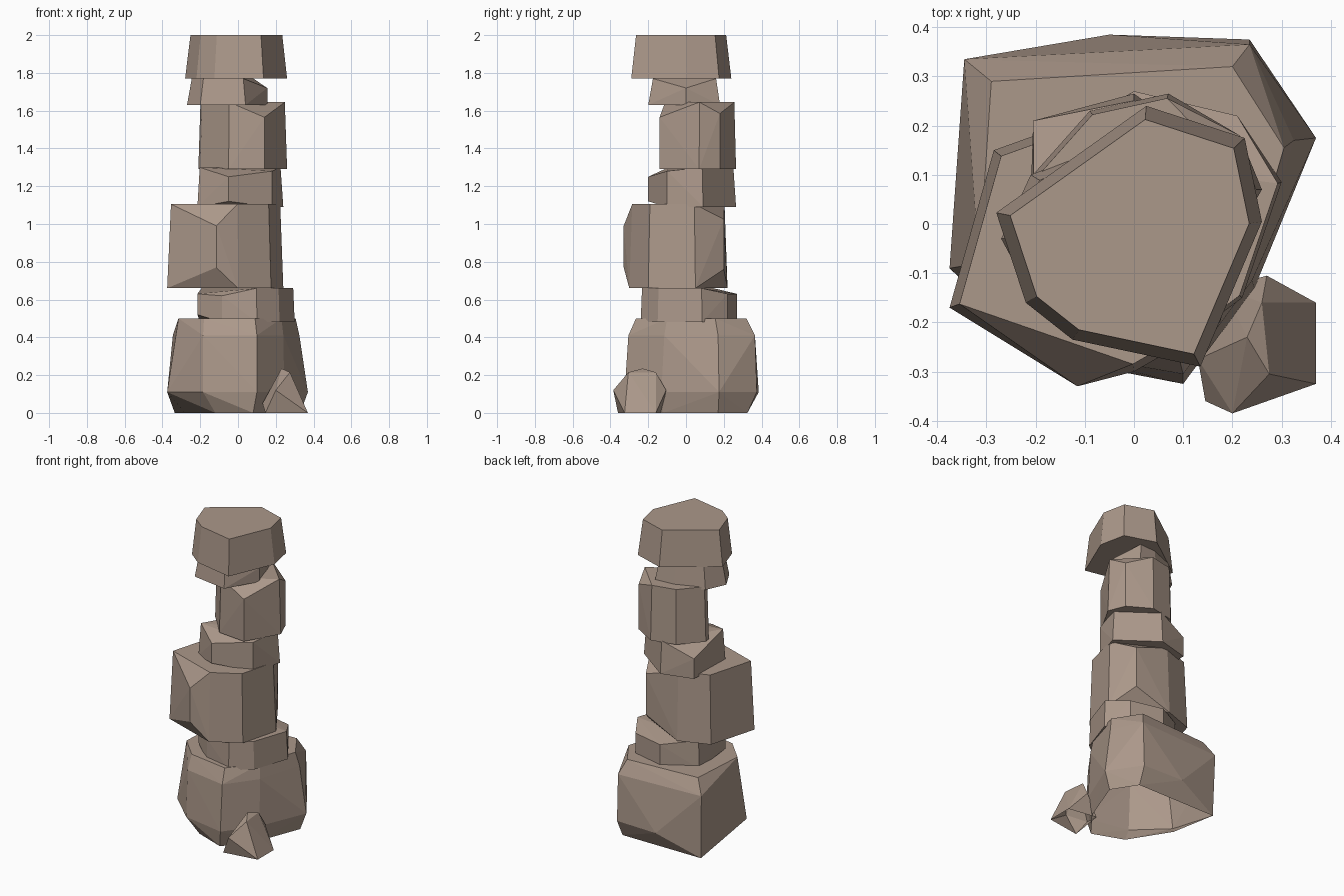
import bpy
import bmesh
from mathutils import Vector

default_cube = bpy.data.objects.get("Cube")
if default_cube:
    bpy.data.objects.remove(default_cube, do_unlink=True)

# One flat colour for every stone
stone_brown = bpy.data.materials.new("stone_brown")
stone_brown.use_nodes = True
stone_brown.diffuse_color = (.41, .315, .255, 1)
shader = next(n for n in stone_brown.node_tree.nodes if n.type == "BSDF_PRINCIPLED")
shader.inputs["Base Color"].default_value = stone_brown.diffuse_color
shader.inputs["Roughness"].default_value = 1


def hull_object(name, points):
    """Wrap a faceted convex stone around the points, left open on the ground."""
    bm = bmesh.new()
    for point in points:
        bm.verts.new(point)
    result = bmesh.ops.convex_hull(bm, input=bm.verts[:])
    leftovers = set(result["geom_interior"]) | set(result["geom_unused"])
    loose = [item for item in leftovers if isinstance(item, bmesh.types.BMVert)]
    bmesh.ops.delete(bm, geom=loose, context="VERTS")
    bmesh.ops.dissolve_limit(bm, angle_limit=.02, verts=bm.verts[:], edges=bm.edges[:])
    bmesh.ops.recalc_face_normals(bm, faces=bm.faces[:])
    grounded = [face for face in bm.faces if all(v.co.z < .001 for v in face.verts)]
    bmesh.ops.delete(bm, geom=grounded, context="FACES")
    mesh = bpy.data.meshes.new(name)
    bm.to_mesh(mesh)
    bm.free()
    mesh.materials.append(stone_brown)
    stone = bpy.data.objects.new(name, mesh)
    bpy.context.collection.objects.link(stone)
    return stone


def ring(height, *corners):
    """Place flat corners at one height."""
    return [(x, y, height) for x, y in corners]


def stacked_stone(name, outline, bottom, top, taper, chips=None, nicks=None):
    """Extrude an outline upward while tapering it.

    Chips lower single corners of the top ring; nicks raise corners of the
    bottom ring. A chipped corner keeps the full width of the outline.
    """
    chips, nicks = chips or {}, nicks or {}
    corners = [Vector(corner) for corner in outline]
    middle = sum(corners, Vector((0, 0))) / len(corners)
    points = []
    for index, corner in enumerate(corners):
        points.append((*corner, bottom + nicks.get(index, 0)))
        upper = corner if index in chips else middle + (corner - middle) * taper
        points.append((*upper, top - chips.get(index, 0)))
    return hull_object(name, points)


# Broad base boulder: foot, belly, shoulder and flat top
foot = ring(0, (-.28, .03), (-.335, .325), (.23, .325),
            (.33, .17), (.22, -.12), (.08, -.3), (-.12, -.225))
belly = ring(.11, (-.375, -.09), (-.05, .385), (.235, .375), (.37, .175),
             (.245, -.13), (.1, -.325), (-.185, -.27))
shoulder = ring(.41, (-.345, .335), (.235, .365), (.325, .17),
                (.24, -.115), (.1, -.305), (-.185, -.255))
crown = ring(.5, (-.315, -.08), (-.29, .29), (.2, .32), (.305, .155),
             (.23, -.1), (.09, -.265), (-.18, -.22))
hull_object("base_boulder", foot + belly + shoulder + crown)

# Thin spacer stone on the base
stacked_stone(
    "lower_spacer_stone",
    [(-.215, -.1), (-.085, -.2), (.1, -.24), (.22, -.15),
     (.3, .085), (.21, .22), (0, .27), (-.2, .15)],
    bottom=.48, top=.66, taper=.97,
    chips={0: .03, 1: .04, 5: .03, 6: .03},
    nicks={0: .04})

# Large middle block with a protruding front ridge and a cut back corner
stacked_stone(
    "middle_block",
    [(-.375, -.17), (-.115, -.33), (0, -.3), (.175, -.2),
     (.24, .05), (.15, .2), (-.09, .22), (-.285, .15)],
    bottom=.66, top=1.105, taper=.94,
    chips={1: .115, 5: .08},
    nicks={1: .11, 5: .1})

# Second spacer stone, with one broad flat side at the back
stacked_stone(
    "upper_spacer_stone",
    [(-.215, -.1), (-.05, -.2), (.18, -.1), (.24, .09),
     (0, .265), (-.205, .21)],
    bottom=1.09, top=1.3, taper=.94,
    chips={1: .05, 2: .02, 5: .08},
    nicks={1: .03})

# Tall upper block
stacked_stone(
    "upper_block",
    [(-.2, .05), (-.05, -.12), (.14, -.14), (.26, .07),
     (.215, .18), (.07, .265), (-.09, .23), (-.21, .095)],
    bottom=1.29, top=1.645, taper=.95,
    chips={2: .08, 4: .06})

# Narrow neck stone, flaring slightly downward
stacked_stone(
    "neck_stone",
    [(-.27, -.03), (-.2, -.16), (.04, -.2), (.155, 0),
     (.1, .18), (-.03, .17), (-.21, .1)],
    bottom=1.63, top=1.77, taper=.88,
    chips={3: .05})

# Flat-topped cap stone
stacked_stone(
    "cap_stone",
    [(-.28, .023), (-.22, -.16), (-.125, -.235), (.135, -.29),
     (.26, .005), (.225, .175), (.025, .24)],
    bottom=1.77, top=2, taper=.9)

# Small pebble leaning on the base
hull_object("side_pebble", [
    (.23, -.23, .235), (.275, -.305, .215), (.26, -.16, .215),
    (.27, -.105, .12), (.2, -.385, .12), (.13, -.275, .05),
    (.37, -.16, 0), (.37, -.325, 0), (.145, -.36, 0), (.18, -.13, 0)])
